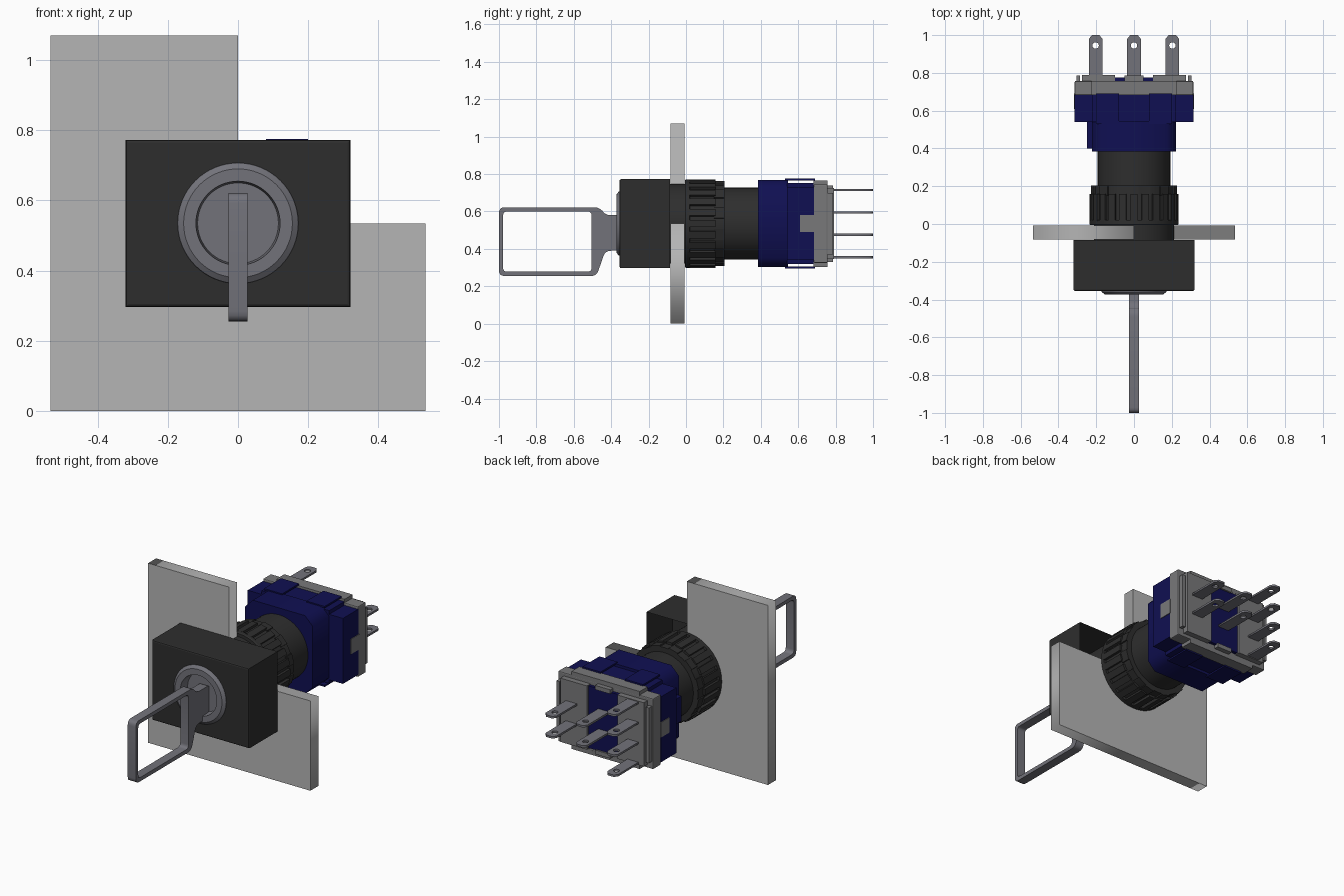
import bpy, bmesh
from math import sin, cos, pi, radians
from mathutils import Matrix, Vector

if "Cube" in bpy.data.objects:
    bpy.data.objects.remove(bpy.data.objects["Cube"], do_unlink=True)

CZ = 0.535  # height of the switch axis


def material(name, r, g, b):
    m = bpy.data.materials.new(name)
    m.use_nodes = True
    m.diffuse_color = (r, g, b, 1)
    m.node_tree.nodes["Principled BSDF"].inputs["Base Color"].default_value = (r, g, b, 1)
    return m


PANEL = material("panel grey", 0.46, 0.46, 0.46)
BLACK = material("black plastic", 0.027, 0.027, 0.027)
METAL = material("key metal", 0.17, 0.17, 0.195)
BLUE = material("dark blue plastic", 0.005, 0.005, 0.085)
GREY = material("connector grey", 0.19, 0.19, 0.195)


def finish(bm, name, mat, smooth=False):
    bmesh.ops.recalc_face_normals(bm, faces=bm.faces)
    me = bpy.data.meshes.new(name)
    bm.to_mesh(me)
    bm.free()
    ob = bpy.data.objects.new(name, me)
    bpy.context.collection.objects.link(ob)
    me.materials.append(mat)
    if smooth:
        select(ob)
        bpy.ops.object.shade_smooth_by_angle(angle=radians(30))
    return ob


def select(ob):
    bpy.ops.object.select_all(action='DESELECT')
    ob.select_set(True)
    bpy.context.view_layer.objects.active = ob


def add_box(bm, x, y, z, turn=None):
    mid = Vector([(a + b) / 2 for a, b in (x, y, z)])
    size = [b - a for a, b in (x, y, z)]
    mat = Matrix.Translation(mid) @ Matrix.Diagonal((*size, 1))
    bmesh.ops.create_cube(bm, size=1, matrix=(turn or Matrix()) @ mat)


def box(name, x, y, z, mat, bevel=0):
    bm = bmesh.new()
    add_box(bm, x, y, z)
    if bevel:
        bmesh.ops.bevel(bm, geom=bm.edges[:], offset=bevel, segments=2, profile=0.5, affect='EDGES')
    return finish(bm, name, mat)


def lathe(name, profile, mat, steps=64):
    """Revolve (radius, y) points around the switch axis."""
    bm = bmesh.new()
    vs = [bm.verts.new((r, y, CZ)) for r, y in profile]
    es = [bm.edges.new(p) for p in zip(vs, vs[1:])]
    bmesh.ops.spin(bm, geom=vs + es, cent=(0, 0, CZ), axis=(0, 1, 0), angle=2 * pi, steps=steps)
    bmesh.ops.remove_doubles(bm, verts=bm.verts, dist=1e-4)
    return finish(bm, name, mat, True)


def fillet(points, r):
    """Round every corner of a closed outline."""
    out = []
    for i, p in enumerate(points):
        p, a, b = Vector(p), Vector(points[i - 1]), Vector(points[(i + 1) % len(points)])
        s, e = p + (a - p).normalized() * r, p + (b - p).normalized() * r
        for k in range(5):
            t = k / 4
            out.append(s * (1 - t) ** 2 + p * 2 * t * (1 - t) + e * t * t)
    return out


def rect(a, b, c, d):
    return [(a, c), (b, c), (b, d), (a, d)]


def plate(name, loops, thick, matrix, mat):
    """Extruded outline; further loops become holes."""
    cu = bpy.data.curves.new(name, 'CURVE')
    cu.dimensions, cu.fill_mode, cu.extrude = '2D', 'BOTH', thick / 2
    for loop in loops:
        sp = cu.splines.new('POLY')
        sp.points.add(len(loop) - 1)
        for q, p in zip(sp.points, loop):
            q.co = (p[0], p[1], 0, 1)
        sp.use_cyclic_u = True
    ob = bpy.data.objects.new(name, cu)
    bpy.context.collection.objects.link(ob)
    cu.materials.append(mat)
    ob.matrix_world = matrix
    select(ob)
    bpy.ops.object.convert(target='MESH')
    return bpy.context.object


def upright(y):  # outline drawn in x, z
    return Matrix.Translation((0, y, 0)) @ Matrix.Rotation(pi / 2, 4, 'X')


SIDEWAYS = Matrix(((0, 0, 1, 0), (1, 0, 0, 0), (0, 1, 0, 0), (0, 0, 0, 1)))  # drawn in y, z

# Mounting panel with one quarter cut away
S = 0.535
plate("mounting_panel", [[(-S, 0), (S, 0), (S, S), (0, S), (0, 2 * S), (-S, 2 * S)]],
      0.075, upright(-0.045), PANEL)

# Bezel: hollow box, open at the back, with a round hole for the lock
bm = bmesh.new()
add_box(bm, (-0.32, 0.32), (-0.355, -0.085), (0.297, 0.773))
back = max(bm.faces, key=lambda f: f.calc_center_median().y)
front_edges = [e for e in bm.edges if all(v.co.y < -0.3 for v in e.verts)]
bmesh.ops.inset_region(bm, faces=[back], thickness=0.025)
bmesh.ops.translate(bm, verts=back.verts, vec=(0, -0.22, 0))
bmesh.ops.bevel(bm, geom=front_edges, offset=0.008, segments=2, profile=0.5, affect='EDGES')
bezel = finish(bm, "bezel", BLACK)
cutter = lathe("lock_hole_cutter", [(0, -0.5), (0.16, -0.5), (0.16, -0.2), (0, -0.2)], BLACK)
cutter.hide_render = True
mod = bezel.modifiers.new("lock_hole", 'BOOLEAN')
mod.operation, mod.object, mod.solver = 'DIFFERENCE', cutter, 'EXACT'
select(bezel)
bpy.ops.object.modifier_apply(modifier=mod.name)
bpy.data.objects.remove(cutter, do_unlink=True)

# Lock face with keyway recess
lathe("lock_face", [(0, -0.25), (0.159, -0.25), (0.159, -0.354), (0.172, -0.356), (0.17, -0.361), (0.155, -0.372),
                    (0.12, -0.372), (0.115, -0.31), (0, -0.31)], METAL)

# Key: wire loop handle with a shoulder going into the lock
outer = fillet([(-1, 0.255), (-0.478, 0.255), (-0.432, 0.39), (-0.3, 0.39), (-0.3, 0.58),
                (-0.432, 0.58), (-0.46, 0.622), (-1, 0.622)], 0.03)
inner = fillet(rect(-0.978, -0.505, 0.278, 0.6), 0.022)
plate("key", [outer, inner], 0.054, SIDEWAYS, METAL)

# Threaded bushing and barrel
lathe("barrel", [(0, -0.3), (0.213, -0.3), (0.213, 0.01), (0.192, 0.01), (0.192, 0.4), (0, 0.4)], BLACK)

# Ribbed locking nut
lathe("locking_nut", [(0.19, -0.006), (0.232, -0.006), (0.236, 0), (0.236, 0.02), (0.222, 0.022),
                      (0.222, 0.205), (0.19, 0.205)], BLACK)
bm = bmesh.new()
for i in range(24):
    turn = Matrix.Translation((0, 0, CZ)) @ Matrix.Rotation(i * pi / 12, 4, 'Y')
    add_box(bm, (-0.019, 0.019), (0.015, 0.158), (0.21, 0.236), turn)
    if i % 2:
        add_box(bm, (-0.03, 0.03), (0.15, 0.205), (0.21, 0.227), turn)
finish(bm, "nut_ribs", BLACK)

# Blue housing: chamfered front collar, rear block and side flanges
w, h, c = 0.222, 0.233, 0.05
collar = [(sx * a, CZ + sz * b) for sx, sz, flip in ((1, 1, 0), (-1, 1, 1), (-1, -1, 0), (1, -1, 1))
          for a, b in ([(w, h - c), (w - c, h)][::-1 if flip else 1])]
plate("housing_collar", [collar], 0.16, upright(0.465), BLUE)
box("housing_block", (-0.223, 0.223), (0.54, 0.69), (CZ - 0.217, CZ + 0.217), BLUE)
for side, s in (("left", 1), ("right", -1)):
    def span(a, b):
        return tuple(sorted((s * a, s * b)))
    box(side + "_flange", span(0.2, 0.314), (0.54, 0.685), (0.34, 0.73), BLUE)
    box(side + "_flange_rib", span(0.2, 0.25), (0.4, 0.55), (0.46, 0.61), BLUE) if s < 0 else None
    box(side + "_latch", span(0.3, 0.318), (0.61, 0.69), (0.49, 0.58), GREY)
    # Terminal block half, each side of the blue centre strip
    box(side + "_terminal_block", span(0.1, 0.275), (0.75, 0.79), (0.345, 0.725), GREY)
    box(side + "_end_rail", span(0.285, 0.305), (0.75, 0.785), (0.37, 0.7), GREY)
    # Thin snap clips above and below
    for level, z in (("upper", CZ + 0.23), ("lower", CZ - 0.24)):
        box(f"{side}_{level}_clip", span(0.08, 0.2), (0.53, 0.69), (z, z + 0.01), BLUE)

# Grey rear frame and blue centre strip
box("rear_frame", (-0.314, 0.314), (0.682, 0.757), (0.325, 0.745), GREY, 0.006)
for name, z in (("top_rail", (0.74, 0.766)), ("bottom_rail", (0.304, 0.33))):
    box(name, (-0.225, 0.225), (0.682, 0.757), z, GREY)
box("centre_strip", (-0.1, 0.1), (0.75, 0.775), (0.35, 0.72), BLUE)
for name, z in (("upper_stop", (0.715, 0.74)), ("lower_stop", (0.33, 0.355))):
    box(name, (-0.05, 0.05), (0.75, 0.785), z, GREY)

# Solder terminals: four in one column, two in each of the others
rows = [0.355, 0.475, 0.595, 0.715]
for x, levels in ((-0.203, rows), (0, rows[1:3]), (0.203, rows[1:3])):
    tab = [(x - 0.036, 0.75), (x + 0.036, 0.75), (x + 0.036, 0.98), (x + 0.02, 1),
           (x - 0.02, 1), (x - 0.036, 0.98)]
    hole = [(x + 0.017 * cos(k * pi / 8), 0.945 + 0.017 * sin(k * pi / 8)) for k in range(16)]
    for i, z in enumerate(levels):
        plate(f"terminal_{i + 1}", [tab, hole], 0.012, Matrix.Translation((0, 0, z)), METAL)
